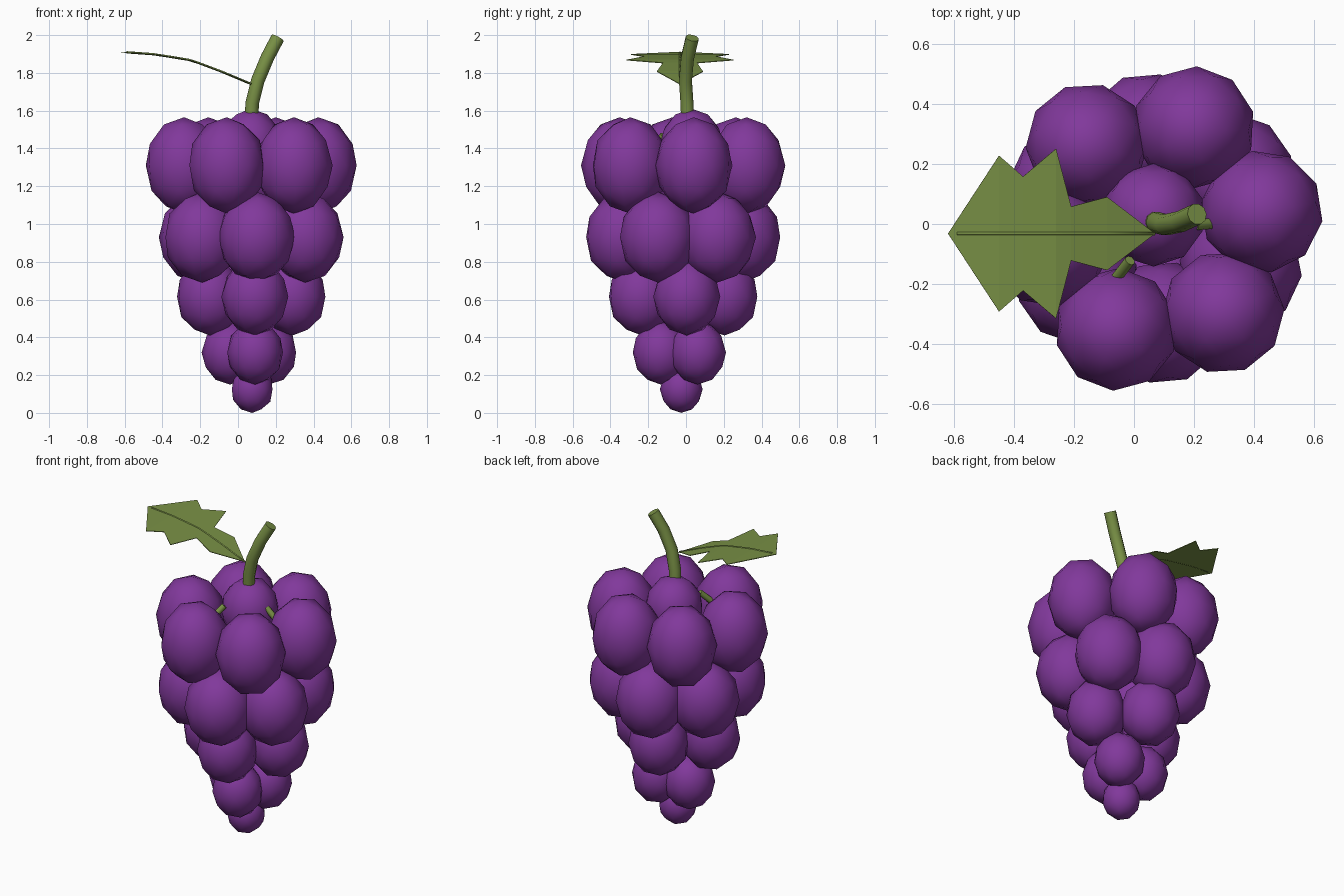
import bpy
import bmesh
from math import cos, sin, radians
from mathutils import Vector

cube = bpy.data.objects.get("Cube")
if cube:
    bpy.data.objects.remove(cube, do_unlink=True)


def make_material(name, color):
    mat = bpy.data.materials.new(name)
    mat.use_nodes = True
    mat.diffuse_color = (*color, 1)
    bsdf = next(n for n in mat.node_tree.nodes if n.type == 'BSDF_PRINCIPLED')
    bsdf.inputs["Base Color"].default_value = (*color, 1)
    return mat


PURPLE = make_material("grape purple", (0.22, 0.04, 0.33))
GREEN = make_material("leaf green", (0.19, 0.28, 0.06))
AXIS = Vector((0.07, -0.015, 0))


def add_object(name, bm, mat, smooth=True):
    mesh = bpy.data.meshes.new(name)
    bmesh.ops.recalc_face_normals(bm, faces=bm.faces)
    bm.to_mesh(mesh)
    bm.free()
    mesh.materials.append(mat)
    for p in mesh.polygons:
        p.use_smooth = smooth
    obj = bpy.data.objects.new(name, mesh)
    bpy.context.collection.objects.link(obj)
    return obj


def grape(name, location, radius, half_height, turn=0):
    bm = bmesh.new()
    bmesh.ops.create_icosphere(bm, subdivisions=2, radius=1)
    obj = add_object(name, bm, PURPLE)
    obj.location = location
    obj.scale = (radius, radius, half_height)
    obj.rotation_euler.z = turn


def tube(name, points, radius, sides=10):
    """Round tube swept along a path, with flat capped ends."""
    pts = [Vector(p) for p in points]
    bm = bmesh.new()
    rings = []
    for i, p in enumerate(pts):
        along = (pts[min(i + 1, len(pts) - 1)] - pts[max(i - 1, 0)]).normalized()
        u = along.cross(Vector((0, 1, 0))).normalized()
        v = along.cross(u)
        angles = [radians(360 * k / sides) for k in range(sides)]
        rings.append([bm.verts.new(p + (u * cos(a) + v * sin(a)) * radius) for a in angles])
    for a, b in zip(rings, rings[1:]):
        for k in range(sides):
            n = (k + 1) % sides
            bm.faces.new((a[k], a[n], b[n], b[k]))
    caps = [bm.faces.new(rings[0]), bm.faces.new(rings[-1])]
    obj = add_object(name, bm, GREEN)
    for p in obj.data.polygons:
        p.use_smooth = len(p.vertices) == 4
    return obj


# Grape tiers: count, first angle, ring radius, height, grape radius, half height
tiers = [
    (6, 9, 0.36, 1.31, 0.205, 0.255),
    (6, -85, 0.315, 0.93, 0.205, 0.24),
    (4, 5, 0.22, 0.615, 0.178, 0.205),
    (3, -80, 0.12, 0.32, 0.15, 0.17),
]
for t, (count, start, ring, z, r, h) in enumerate(tiers):
    for i in range(count):
        a = radians(start + 360 * i / count)
        spot = AXIS + Vector((ring * cos(a), ring * sin(a), z))
        grape(f"grape_tier{t + 1}_{i + 1}", spot, r, h, a)
grape("grape_top", (0.065, 0.03, 1.41), 0.172, 0.2)
grape("grape_bottom", (0.075, -0.025, 0.125), 0.113, 0.125)

# Main stem, bending to one side
tube("stem", [(0.07, 0.01, 1.5), (0.075, 0.005, 1.64), (0.105, -0.003, 1.76),
              (0.155, 0.008, 1.88), (0.21, 0.033, 1.985)], 0.036)

# Short berry stems showing between the upper grapes
for i, a in enumerate((radians(-128), radians(5))):
    out = Vector((cos(a), sin(a), 0))
    tube(f"berry_stem_{i + 1}", [AXIS + out * 0.21 + Vector((0, 0, 1.4)),
                                 AXIS + out * 0.135 + Vector((0, 0, 1.47))], 0.018, 8)

# Leaf: stations along its length as x, half width, z
LEAF_Y = -0.032
stations = [(0.07, 0, 1.74), (-0.09, 0.122, 1.807), (-0.21, 0.09, 1.852),
            (-0.26, 0.283, 1.868), (-0.37, 0.19, 1.886), (-0.45, 0.26, 1.898),
            (-0.62, 0, 1.91)]
bm = bmesh.new()
rows = []
for x, w, z in stations:
    offsets = (-w, 0, w) if w else (0,)
    row = [bm.verts.new((x, LEAF_Y + o, z)) for o in offsets]
    rows.append(row if w else row * 3)
for a, b in zip(rows, rows[1:]):
    for k in range(2):
        corners = list(dict.fromkeys((a[k], a[k + 1], b[k + 1], b[k])))
        bm.faces.new(corners)
leaf = add_object("leaf", bm, GREEN, smooth=False)
solid = leaf.modifiers.new("thickness", 'SOLIDIFY')
solid.thickness = 0.004
solid.offset = 0

# Raised midrib along the leaf
rib = [(x, LEAF_Y, z + 0.001) for x, w, z in stations[:-1]] + [(-0.59, LEAF_Y, 1.909)]
tube("leaf_midrib", rib, 0.006, 4)
